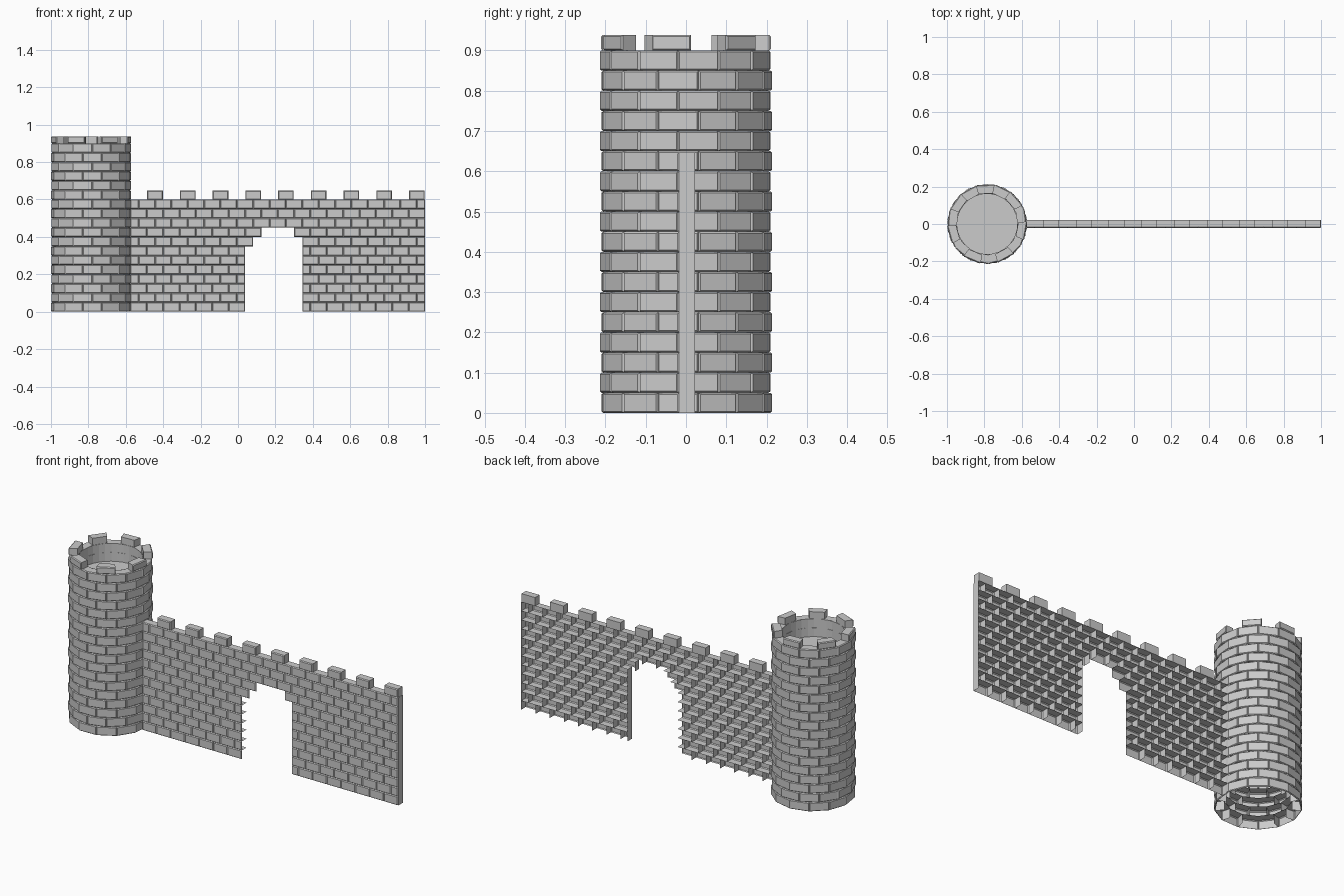
import bpy, bmesh, math
from mathutils import Vector

if "Cube" in bpy.data.objects:
    bpy.data.objects.remove(bpy.data.objects["Cube"])

ROW = 0.05
PITCH = 0.0875
INSET, CHAMFER = 0.004, 0.005


def brick(bm, place, u0, u1, v0, v1, depth, right=False, closed=False):
    """Chamfered hollow brick; place(u, v, d) gives the point, d = depth behind the face."""
    def ring(inset, d):
        a, b, c, e = u0 + inset[0], u1 - inset[0], v0 + inset[1], v1 - inset[1]
        return [bm.verts.new(place(u, v, d)) for u, v in ((a, c), (b, c), (b, e), (a, e))]
    iu = INSET * (u1 - u0) / place.width(u0, u1)
    front = ring((iu, INSET), 0)
    lip = ring((0, 0), CHAMFER)
    back = ring((0, 0), depth)
    bm.faces.new(front)
    # edges: 0 bottom, 1 right, 2 top, 3 left
    deep = {2, 3} | ({1} if right else set()) | ({0, 1} if closed else set())
    for i in range(4):
        j = (i + 1) % 4
        bm.faces.new((front[j], front[i], lip[i], lip[j]))
        if i in deep:
            bm.faces.new((lip[j], lip[i], back[i], back[j]))
    if closed:
        bm.faces.new(back[::-1])
    bm.verts.index_update()


def finish(bm, name):
    loose = [v for v in bm.verts if not v.link_faces]
    bmesh.ops.delete(bm, geom=loose, context='VERTS')
    me = bpy.data.meshes.new(name)
    bm.to_mesh(me)
    bm.free()
    ob = bpy.data.objects.new(name, me)
    bpy.context.collection.objects.link(ob)
    return ob


class Flat:
    """Straight wall mapping."""
    def __call__(self, u, v, d):
        return Vector((u, -0.022 + d, v))

    def width(self, a, b):
        return b - a


class Facet:
    """One flat side of the round tower between two angles."""
    def __init__(self, a0, a1, r=0.215):
        self.a0, self.a1, self.r = math.radians(a0), math.radians(a1), r

    def __call__(self, u, v, d):
        r = self.r - d
        p = Vector((math.cos(self.a0), math.sin(self.a0))) * r
        q = Vector((math.cos(self.a1), math.sin(self.a1))) * r
        w = p.lerp(q, u)
        return Vector((-0.785 + w.x, w.y, v))

    def width(self, a, b):
        return 2 * self.r * math.sin((self.a1 - self.a0) / 2)


# Wall courses with stepped gateway
X0, X1 = 1 - 18 * PITCH, 1.0
GL, GR = 1 - 11 * PITCH, 1 - 7.5 * PITCH
flat = Flat()
bm = bmesh.new()
for r in range(12):
    if r < 7:
        spans = [(X0, GL), (GR, X1)]
    elif r == 7:
        spans = [(X0, GL + PITCH / 2), (GR, X1)]
    elif r == 8:
        spans = [(X0, GL + PITCH), (1 - 8 * PITCH, X1)]
    else:
        spans = [(X0, X1)]
    shift = PITCH / 2 if r % 2 else 0
    for s0, s1 in spans:
        for k in range(-1, 20):
            a = max(X0 + k * PITCH + shift, s0)
            b = min(X0 + (k + 1) * PITCH + shift, s1)
            if b - a > 0.01:
                brick(bm, flat, a, b, r * ROW, (r + 1) * ROW, 0.044, right=b > 0.999)
finish(bm, "gate_wall")

# Wall battlements
bm = bmesh.new()
for k in range(9):
    b = 1 - 2 * k * PITCH
    brick(bm, flat, b - PITCH + 0.002, b - 0.002, 0.6, 0.647, 0.044, closed=True)
finish(bm, "wall_battlements")

# Tower courses
N = 13
STEP = 360 / N
bm = bmesh.new()
for r in range(18):
    start = -5.4 if r % 2 else 8.5
    for k in range(N):
        f = Facet(start + k * STEP, start + (k + 1) * STEP)
        brick(bm, f, 0, 1, r * ROW, (r + 1) * ROW, 0.05)
finish(bm, "tower_wall")

# Tower battlements
bm = bmesh.new()
for k in range(7):
    c = -10 + k * 360 / 7
    brick(bm, Facet(c - 13.5, c + 13.5), 0, 1, 0.9, 0.938, 0.048, closed=True)
finish(bm, "tower_battlements")

# Tower inner lining and platform
bm = bmesh.new()
S = 32
pts = [(-0.785 + 0.163 * math.cos(2 * math.pi * i / S), 0.163 * math.sin(2 * math.pi * i / S)) for i in range(S)]
low = [bm.verts.new((x, y, 0.8)) for x, y in pts]
top = [bm.verts.new((x, y, 0.9)) for x, y in pts]
bm.faces.new(low)
for i in range(S):
    j = (i + 1) % S
    bm.faces.new((low[j], low[i], top[i], top[j]))
finish(bm, "tower_platform")
